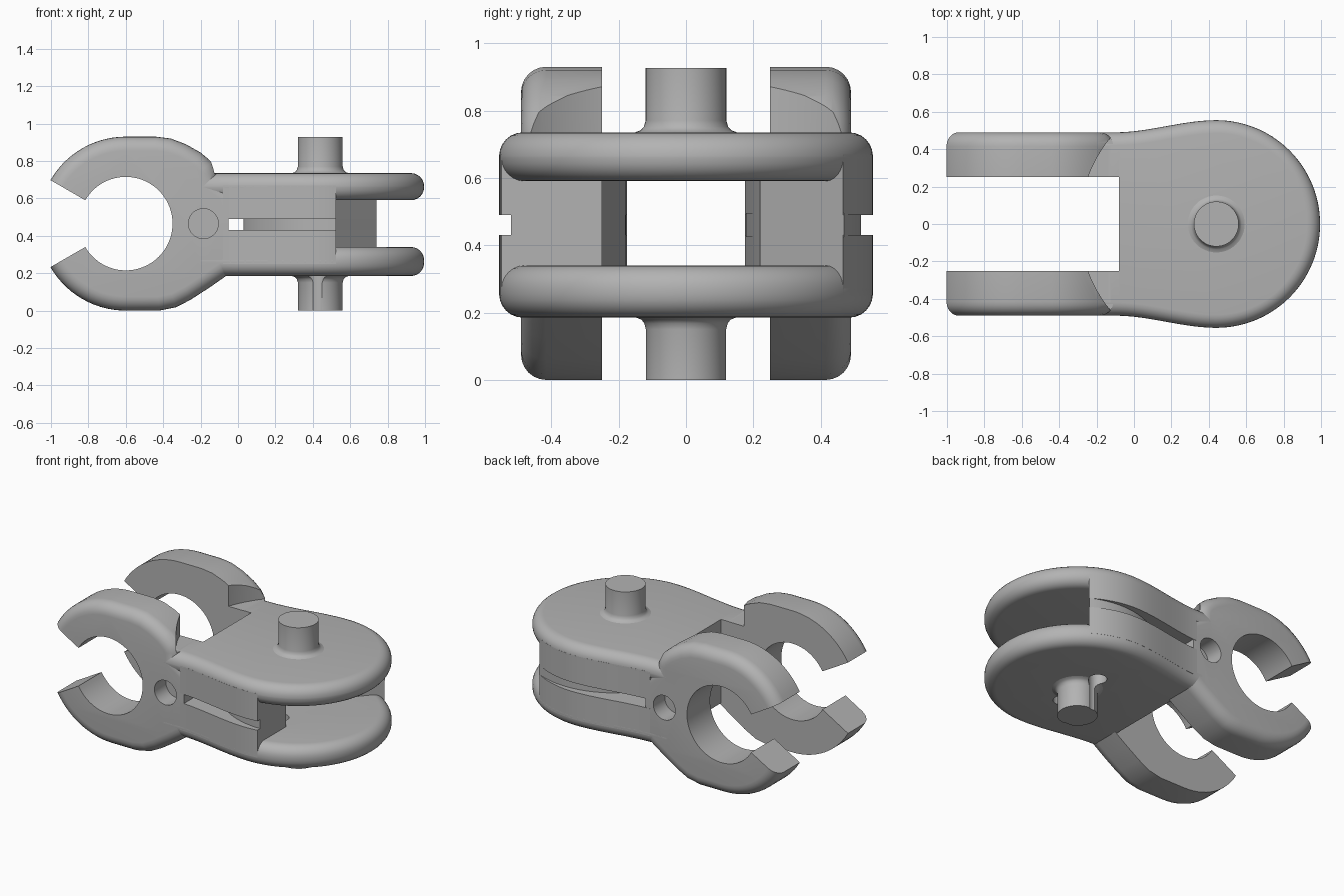
import bpy, bmesh, math
from mathutils import Vector

if "Cube" in bpy.data.objects:
    bpy.data.objects.remove(bpy.data.objects["Cube"])

grey = bpy.data.materials.new("plain_grey")
grey.use_nodes = True
grey.diffuse_color = (0.45, 0.45, 0.45, 1)
grey.node_tree.nodes["Principled BSDF"].inputs["Base Color"].default_value = (0.45, 0.45, 0.45, 1)

PIN_X = 0.44           # pivot axis
RING = (-0.6, 0.465)   # clip centre in x, z


def arc(cx, cy, r, start, end, steps):
    """Points on an arc, angles in degrees."""
    angles = [math.radians(start + (end - start) * i / steps) for i in range(steps + 1)]
    return [(cx + r * math.cos(a), cy + r * math.sin(a)) for a in angles]


def prism(name, points, low, high, axis="Z", bevel=0, rule=None):
    """Extrude a flat profile along z or y, and round the edges chosen by the rule."""
    place = (lambda p, d: (p[0], p[1], d)) if axis == "Z" else (lambda p, d: (p[0], d, p[1]))
    bm = bmesh.new()
    face = bm.faces.new([bm.verts.new(place(p, low)) for p in points])
    depth = high - low
    move = Vector((0, 0, depth) if axis == "Z" else (0, depth, 0))
    grown = bmesh.ops.extrude_face_region(bm, geom=[face], use_keep_orig=True)
    bmesh.ops.translate(bm, vec=move, verts=[v for v in grown["geom"] if isinstance(v, bmesh.types.BMVert)])
    bmesh.ops.recalc_face_normals(bm, faces=bm.faces)
    if bevel:
        bmesh.ops.bevel(bm, geom=[e for e in bm.edges if rule(e)], offset=bevel, segments=6,
                        profile=0.5, affect="EDGES", clamp_overlap=False)
    return finish(name, bm)


def finish(name, bm):
    mesh = bpy.data.meshes.new(name)
    bm.to_mesh(mesh)
    bm.free()
    mesh.materials.append(grey)
    obj = bpy.data.objects.new(name, mesh)
    bpy.context.collection.objects.link(obj)
    return obj


def activate(obj):
    bpy.ops.object.select_all(action="DESELECT")
    obj.select_set(True)
    bpy.context.view_layer.objects.active = obj


def cut(obj, cutter):
    """Subtract the cutter and remove it."""
    cutter.hide_render = True
    mod = obj.modifiers.new("cut", "BOOLEAN")
    mod.operation = "DIFFERENCE"
    mod.solver = "EXACT"
    mod.object = cutter
    activate(obj)
    bpy.ops.object.modifier_apply(modifier=mod.name)
    bpy.data.objects.remove(cutter)


def half_width(x):
    """Side of the body where it swells from the clips to the round end."""
    t = min(max((x + 0.1) / 0.54, 0), 1)
    return 0.49 + 0.065 * t * t * (3 - 2 * t)


def side(x0, x1, steps=16):
    """Outer edge of the body between two x positions, on the +y side."""
    xs = [x0 + (x1 - x0) * i / steps for i in range(steps + 1)]
    return [(x, half_width(x) if x < PIN_X else math.sqrt(0.555 ** 2 - (x - PIN_X) ** 2)) for x in xs]


def flip(points):
    return [(x, -y) for x, y in points]


parts = []

# Two rounded plates with a square bay between the clips
outline = side(-0.2, PIN_X) + arc(PIN_X, 0, 0.555, 90, -90, 56)[1:] + flip(side(-0.2, PIN_X))[::-1][1:]
plates = {}
for name, low, high in (("upper_plate", 0.59, 0.735), ("lower_plate", 0.185, 0.34)):
    plate = prism(name, outline, low, high, bevel=0.07,
                  rule=lambda e: abs(e.verts[0].co.z - e.verts[1].co.z) < 0.01)
    bay = [(-0.5, -0.25), (-0.08, -0.25), (-0.08, 0.25), (-0.5, 0.25)]
    cut(plate, prism("bay_cutter", bay, 0, 1))
    plates[name] = plate
    parts.append(plate)

# Side walls in layers, the middle layer set back to form the curved groove
inner_front = [(0.525, 0.25), (0.3, 0.25), (0.1, 0.18), (-0.08, 0.175)]
inner_back = [(0.52, 0.22), (0.4, 0.2), (-0.08, 0.175)]
for label, end, inner, turn in (("front", 0.525, inner_front, flip),
                                ("back", 0.74, inner_back, lambda p: p)):
    wall = side(-0.08, end, 24) + inner
    prism_parts = [(label + "_wall_lower", wall, 0.25, 0.43),
                   (label + "_wall_upper", wall, 0.49, 0.67)]
    stop = math.degrees(math.acos((end - 0.515) / 0.52))
    core = arc(0.515, 0, 0.52, 159, stop, 24) + inner[:-1] + [(0.03, 0.178)]
    prism_parts.append((label + "_groove_core", core, 0.425, 0.495))
    post = [(-0.08, 0.175), (-0.05, 0.176), (-0.05, 0.45), (-0.08, 0.45)]
    prism_parts.append((label + "_groove_stop", post, 0.425, 0.495))
    for name, points, low, high in prism_parts:
        parts.append(prism(name, turn(points), low, high))

# Pins with a flared foot
for name, flip_z in (("upper_pin", False), ("lower_pin", True)):
    bm = bmesh.new()
    profile = [(0, 0.927), (0.12, 0.927), (0.12, 0.77), (0.125, 0.752), (0.135, 0.741), (0.155, 0.734),
               (0.155, 0.7), (0, 0.7)]
    verts = [bm.verts.new((r, 0, 0.92 - z if flip_z else z)) for r, z in profile]
    edges = [bm.edges.new(pair) for pair in zip(verts, verts[1:])]
    if flip_z:
        for v in verts:
            v.co.z = 0 if v.co.z < 0.001 else v.co.z
    bmesh.ops.spin(bm, geom=verts + edges, cent=(0, 0, 0), axis=(0, 0, 1), angle=math.tau, steps=48)
    bmesh.ops.remove_doubles(bm, verts=bm.verts, dist=0.0005)
    bmesh.ops.translate(bm, vec=(PIN_X, 0, 0), verts=bm.verts)
    bmesh.ops.recalc_face_normals(bm, faces=bm.faces)
    pin = finish(name, bm)
    plates[name] = pin
    parts.append(pin)

# Small holes beside the lower pin
for name in ("lower_plate", "lower_pin"):
    for y in (-0.165, 0.165):
        cut(plates[name], prism("hole_cutter", arc(0.42, y, 0.055, 0, 345, 23), -0.1, 0.5))

# Open ring clips, rounded on the outside
rear = [(-0.44, 0.93), (-0.36, 0.92), (-0.28, 0.89), (-0.2, 0.845), (-0.14, 0.795), (-0.11, 0.74),
        (-0.11, 0.7), (-0.05, 0.66), (-0.05, 0.195), (-0.15, 0.125), (-0.25, 0.06), (-0.33, 0.018), (-0.42, 0)]
clip = arc(*RING, 0.465, 150, 90, 14) + rear + arc(*RING, 0.465, 270, 210, 14) + arc(*RING, 0.25, 210, 510, 60)


def outer_rim(e):
    a, b = e.verts[0].co, e.verts[1].co
    mid = (a + b) / 2
    far = math.hypot(mid.x - RING[0], mid.z - RING[1]) > 0.4
    return min(abs(a.y), abs(b.y)) > 0.4 and far and not (a.x > -0.06 and b.x > -0.06)


for name, s in (("front_clip", -1), ("back_clip", 1)):
    obj = prism(name, clip, s * 0.25, s * 0.49, "Y", 0.075, outer_rim)
    cut(obj, prism("swing_cutter", arc(PIN_X, 0, 0.73, 0, 357, 119), 0.734, 1.2))
    cut(obj, prism("socket_cutter", arc(-0.185, RING[1], 0.08, 0, 350, 35), s * 0.37, s * 0.6, "Y"))
    parts.append(obj)

# Smooth shading with sharp corners kept
for obj in parts:
    activate(obj)
    bpy.ops.object.shade_smooth_by_angle(angle=math.radians(32))
